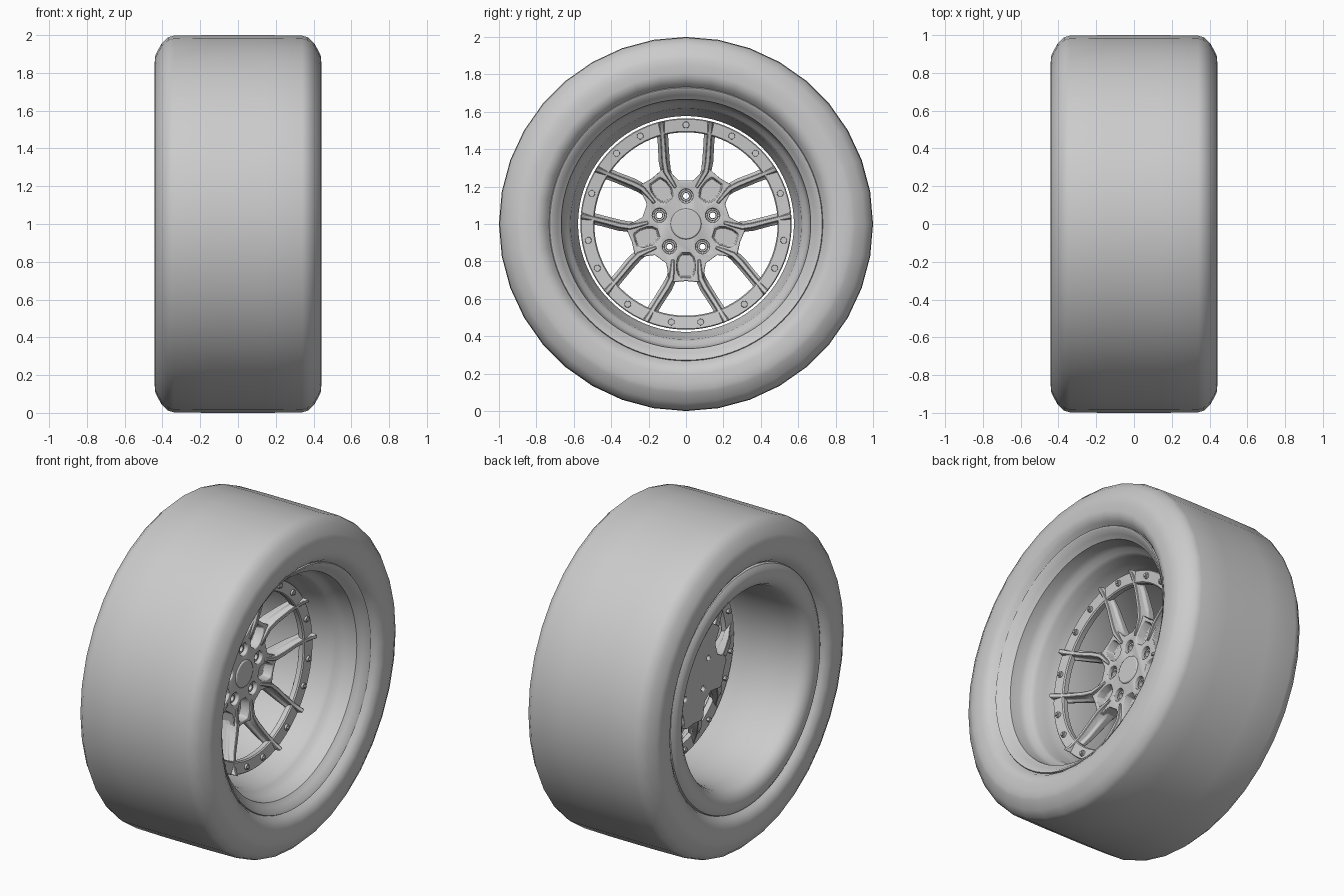
import bpy, bmesh
from math import sin, cos, radians, pi

if "Cube" in bpy.data.objects:
    bpy.data.objects.remove(bpy.data.objects["Cube"])

ARMS = [54 + 72 * k for k in range(5)]


def finish(name, bm, angle=35):
    bmesh.ops.recalc_face_normals(bm, faces=bm.faces)
    me = bpy.data.meshes.new(name)
    bm.to_mesh(me)
    bm.free()
    me.shade_smooth()
    me.set_sharp_from_angle(angle=radians(angle))
    ob = bpy.data.objects.new(name, me)
    bpy.context.collection.objects.link(ob)
    return ob


def polar(x, r, deg):
    a = radians(deg)
    return (x, r * cos(a), 1 + r * sin(a))


def local(x, u, v, deg):
    # u runs outward along an arm, v runs sideways
    a = radians(deg)
    return (x, u * cos(a) - v * sin(a), 1 + u * sin(a) + v * cos(a))


def skin(bm, rings, closed=True, caps=False):
    vs = [[bm.verts.new(p) for p in ring] for ring in rings]
    n = len(vs[0])
    pairs = list(zip(vs, vs[1:]))
    if closed:
        pairs.append((vs[-1], vs[0]))
    for a, b in pairs:
        for i in range(n):
            j = (i + 1) % n
            bm.faces.new((a[i], a[j], b[j], b[i]))
    if caps:
        bm.faces.new(vs[0])
        bm.faces.new(vs[-1])


def revolve(name, profile, n, closed=False, angle=35):
    # profile of (x, radius) turned about the axle
    bm = bmesh.new()
    skin(bm, [[polar(x, r, 360 * i / n) for i in range(n)] for x, r in profile], closed)
    return finish(name, bm, angle)


def add_cylinder(bm, r_pos, deg, radius, x0, x1, n=16, top=None):
    _, cy, cz = polar(0, r_pos, deg)
    top = radius if top is None else top
    skin(bm, [[(x, cy + r * cos(2 * pi * i / n), cz + r * sin(2 * pi * i / n))
               for i in range(n)] for x, r in ((x0, radius), (x1, top))], False, True)


def bevel(ob, width, segments=2):
    m = ob.modifiers.new("bevel", 'BEVEL')
    m.width = width
    m.segments = segments
    m.limit_method = 'ANGLE'
    m.angle_limit = radians(35)


# tyre: flat tread, rounded shoulders, sidewalls tucked into the rim
half = [(0.15, 1.0), (0.34, 0.997), (0.37, 0.988), (0.405, 0.955), (0.432, 0.905), (0.44, 0.885),
        (0.441, 0.85), (0.441, 0.805), (0.435, 0.78), (0.415, 0.75), (0.385, 0.733), (0.35, 0.70)]
revolve("tyre", [(-x, r) for x, r in reversed(half)] + half, 36, angle=50)

# rim: stepped deep front lip, barrel and rolled back flange
revolve("rim_barrel", [
    (0.35, 0.70), (0.37, 0.725), (0.39, 0.732), (0.397, 0.728), (0.392, 0.715),
    (0.365, 0.69), (0.350, 0.676), (0.342, 0.667), (0.28, 0.66), (0.245, 0.65), (0.225, 0.63),
    (0.20, 0.617), (0.14, 0.608), (0.09, 0.592), (0.05, 0.577), (-0.165, 0.577),
    (-0.30, 0.581), (-0.365, 0.592), (-0.40, 0.610), (-0.418, 0.64), (-0.425, 0.67),
    (-0.42, 0.705), (-0.405, 0.728), (-0.39, 0.733), (-0.36, 0.70)], 96)

# bolt ring that carries the spoke tips
revolve("bolt_ring", [(0.07, 0.492), (0.10, 0.490), (0.107, 0.496), (0.115, 0.56),
                      (0.11, 0.565), (0.07, 0.565)], 90, closed=True)

# ring bolts, showing on both sides
bm = bmesh.new()
for a in ARMS:
    for off in (-8.5, 8.5, 36):
        add_cylinder(bm, 0.53, a + off, 0.020, 0.09, 0.122, 12, 0.017)
        add_cylinder(bm, 0.53, a + off, 0.010, 0.11, 0.130, 6)
        add_cylinder(bm, 0.53, a + off, 0.014, 0.052, 0.08, 6)
finish("ring_bolts", bm)

# hub: five-armed plate
bm = bmesh.new()
outline = [(0.235, -27), (0.265, -22), (0.315, -17), (0.318, -12), (0.305, 0),
           (0.318, 12), (0.315, 17), (0.265, 22), (0.235, 27)]
skin(bm, [[polar(x, r, a + off) for a in ARMS for r, off in outline]
          for x in (-0.055, 0.04)], False, True)
hub = finish("hub", bm)

# cutters for the arm pockets, lug recesses and lug holes
bm = bmesh.new()
pocket = [(0.15, -0.025), (0.17, -0.043), (0.20, -0.054), (0.25, -0.053), (0.285, -0.04),
          (0.291, -0.03)]
pocket += [(u, -v) for u, v in reversed(pocket)]
for a in ARMS:
    rings = []
    for x, s in ((-0.012, 0.82), (0.10, 1.1)):
        rings.append([local(x, 0.222 + (u - 0.222) * s, v * s, a) for u, v in pocket])
    skin(bm, rings, False, True)
recess = finish("hub_recess_cutter", bm)
bm = bmesh.new()
for a in ARMS:
    add_cylinder(bm, 0.15, a + 36, 0.038, 0.005, 0.10, 20)
lug_recess = finish("lug_recess_cutter", bm)
bm = bmesh.new()
for a in ARMS:
    add_cylinder(bm, 0.15, a + 36, 0.016, -0.2, 0.2, 16)
lug_hole = finish("lug_hole_cutter", bm)
for cutter in (recess, lug_recess, lug_hole):
    m = hub.modifiers.new("cut", 'BOOLEAN')
    m.operation = 'DIFFERENCE'
    m.solver = 'EXACT'
    m.object = cutter
    cutter.hide_render = True
    cutter.hide_viewport = True
    cutter.display_type = 'WIRE'
bevel(hub, 0.006)

# lug seats: small tubes set in the recesses
bm = bmesh.new()
for a in ARMS:
    _, cy, cz = polar(0, 0.15, a + 36)
    skin(bm, [[(x, cy + r * cos(pi * i / 8), cz + r * sin(pi * i / 8)) for i in range(16)]
              for x, r in ((0.0, 0.03), (0.022, 0.028), (0.022, 0.018), (0.0, 0.016))])
finish("lug_seats", bm)

# centre cap
bm = bmesh.new()
add_cylinder(bm, 0, 0, 0.082, 0.0, 0.048, 40)
bevel(finish("centre_cap", bm), 0.007)

# spokes: a mirrored pair per arm, rising from the hub to the ring
stations = [  # u, v, front half-width, back half-width, front x, back x
    (0.19, 0.070, 0.007, 0.012, 0.046, 0.0),
    (0.24, 0.073, 0.010, 0.016, 0.052, -0.045),
    (0.29, 0.078, 0.012, 0.028, 0.058, -0.045),
    (0.34, 0.103, 0.012, 0.030, 0.068, -0.025),
    (0.42, 0.154, 0.011, 0.029, 0.090, 0.015),
    (0.47, 0.185, 0.011, 0.031, 0.110, 0.05),
    (0.50, 0.203, 0.012, 0.044, 0.128, 0.066),
    (0.522, 0.216, 0.012, 0.044, 0.147, 0.07)]
bm = bmesh.new()
for a in ARMS:
    for s in (1, -1):
        rings = []
        for i, (u, v, wf, wb, xf, xb) in enumerate(stations):
            p, q = stations[max(i - 1, 0)], stations[min(i + 1, len(stations) - 1)]
            du, dv = q[0] - p[0], q[1] - p[1]
            d = (du * du + dv * dv) ** 0.5
            nu, nv = -dv / d, du / d
            xm = xb + 0.45 * (xf - xb)
            xs = xm + 0.15 * (xf - xb)
            sec = [(wb * .85, xb), (wb, xm), (wf * 1.5, xs), (wf, xf),
                   (-wf, xf), (-wf * 1.5, xs), (-wb, xm), (-wb * .85, xb)]
            # widened tips are trimmed at the ring's outer edge
            ring = []
            for w, x in sec:
                pu, pv = u + nu * w, v + nv * w
                k = min(1, 0.564 / (pu * pu + pv * pv) ** 0.5)
                ring.append(local(x, pu * k, s * pv * k, a))
            rings.append(ring)
        skin(bm, rings, False, True)
bevel(finish("spokes", bm), 0.003, 1)
